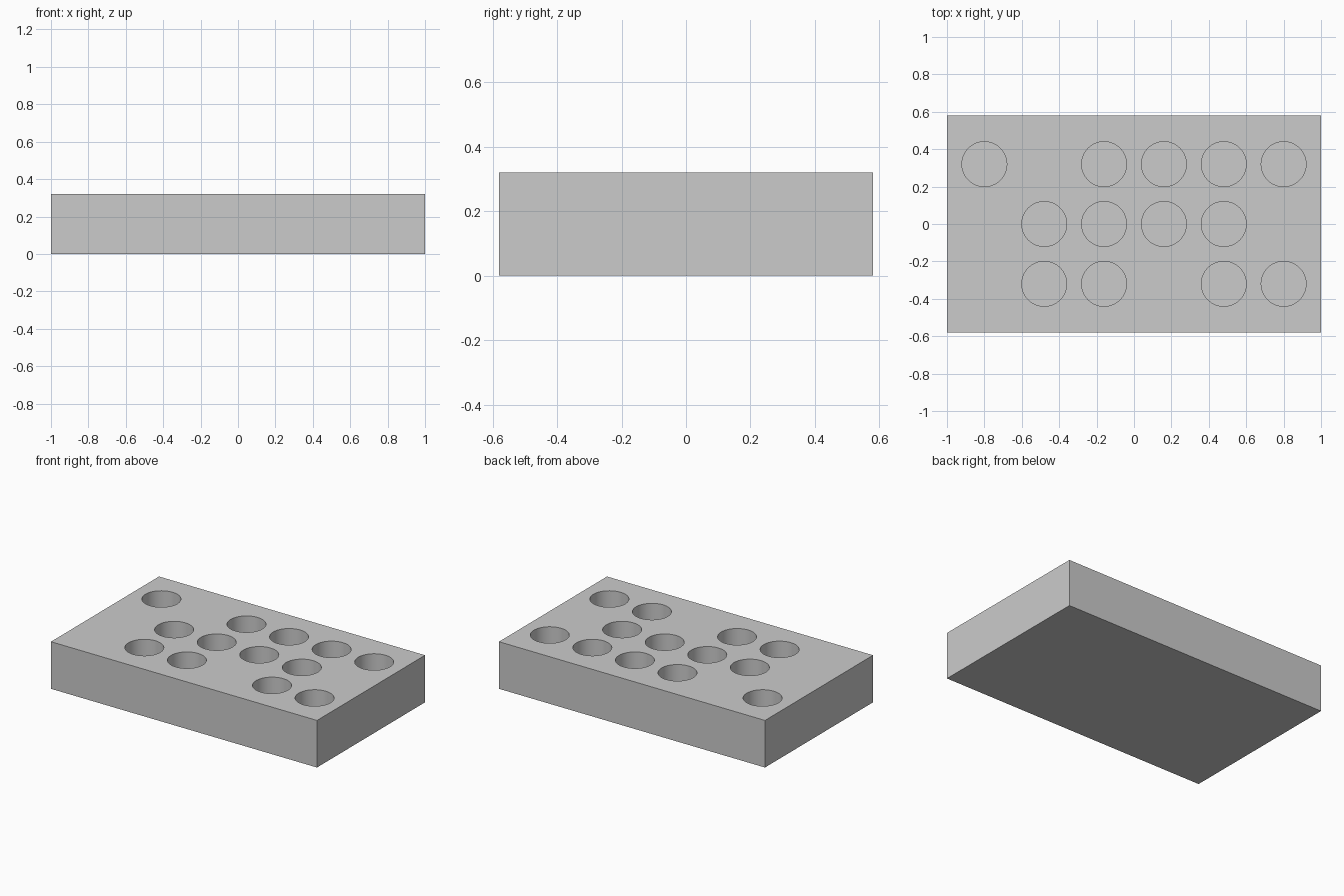
import bpy
import bmesh
import math
from mathutils import Matrix

if "Cube" in bpy.data.objects:
    bpy.data.objects.remove(bpy.data.objects["Cube"], do_unlink=True)

LENGTH, WIDTH, HEIGHT = 2.0, 1.16, 0.32
PITCH, RADIUS, DEPTH = 0.32, 0.12, 0.24
# Back, middle and front rows; o marks a hole
PATTERN = ["o.oooo", ".oooo.", ".oo.oo"]

grey = bpy.data.materials.new("light_grey")
grey.use_nodes = True
grey.diffuse_color = (0.6, 0.6, 0.6, 1)
grey.node_tree.nodes["Principled BSDF"].inputs["Base Color"].default_value = (0.6, 0.6, 0.6, 1)


def add_object(name, bm):
    mesh = bpy.data.meshes.new(name)
    bm.to_mesh(mesh)
    bm.free()
    mesh.materials.append(grey)
    obj = bpy.data.objects.new(name, mesh)
    bpy.context.collection.objects.link(obj)
    return obj


# Solid block
bm = bmesh.new()
bmesh.ops.create_cube(bm, size=1, matrix=Matrix.Translation((0, 0, HEIGHT / 2))
                      @ Matrix.Diagonal((LENGTH, WIDTH, HEIGHT, 1)))
block = add_object("block", bm)

# Cylinders that cut the blind holes from above
bm = bmesh.new()
bottom, top = HEIGHT - DEPTH, HEIGHT + 0.1
for row, line in enumerate(PATTERN):
    for col, mark in enumerate(line):
        if mark == "o":
            centre = ((col - 2.5) * PITCH, (1 - row) * PITCH, (bottom + top) / 2)
            bmesh.ops.create_cone(bm, cap_ends=True, segments=64, radius1=RADIUS,
                                  radius2=RADIUS, depth=top - bottom,
                                  matrix=Matrix.Translation(centre))
cutter = add_object("hole_cutter", bm)
cutter.hide_render = True

# Cut the holes, then discard the cutter
cut = block.modifiers.new("holes", 'BOOLEAN')
cut.operation = 'DIFFERENCE'
cut.solver = 'EXACT'
cut.object = cutter
bpy.ops.object.select_all(action='DESELECT')
block.select_set(True)
bpy.context.view_layer.objects.active = block
bpy.ops.object.modifier_apply(modifier=cut.name)
bpy.data.objects.remove(cutter, do_unlink=True)

# Smooth hole walls, sharp rims and block edges
bpy.ops.object.shade_smooth_by_angle(angle=math.radians(30))
